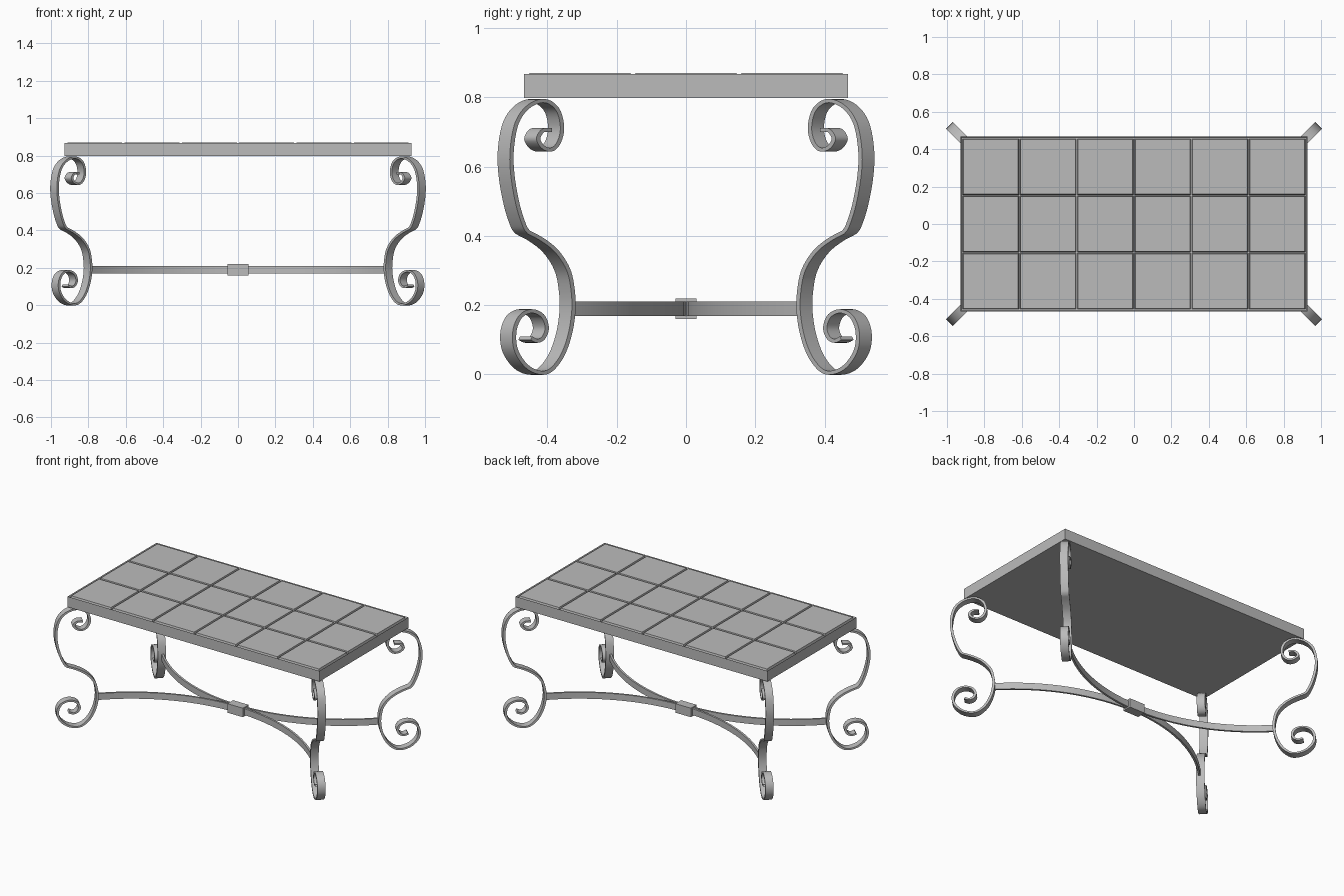
import bpy, bmesh, math
from mathutils import Vector

if "Cube" in bpy.data.objects:
    bpy.data.objects.remove(bpy.data.objects["Cube"])

grey = bpy.data.materials.new("plain grey")
grey.use_nodes = True
colour = (0.5, 0.5, 0.5, 1)
grey.diffuse_color = colour
grey.node_tree.nodes["Principled BSDF"].inputs["Base Color"].default_value = colour


def finish(bm, name):
    bmesh.ops.recalc_face_normals(bm, faces=bm.faces)
    mesh = bpy.data.meshes.new(name)
    bm.to_mesh(mesh)
    bm.free()
    mesh.materials.append(grey)
    obj = bpy.data.objects.new(name, mesh)
    bpy.context.collection.objects.link(obj)
    return obj


def smooth(obj, angle):
    bpy.ops.object.select_all(action='DESELECT')
    obj.select_set(True)
    bpy.context.view_layer.objects.active = obj
    bpy.ops.object.shade_smooth_by_angle(angle=math.radians(angle))


def box(bm, lo, hi, taper=0):
    """Box between two corners; the top may be drawn in by taper."""
    verts = bmesh.ops.create_cube(bm, size=1)["verts"]
    lo, hi = Vector(lo), Vector(hi)
    for v in verts:
        t = taper if v.co.z > 0 else 0
        for i in range(3):
            side = 1 if v.co[i] > 0 else -1
            v.co[i] = (hi if side > 0 else lo)[i] - (side * t if i < 2 else 0)
    return verts


def spline(points, steps=5):
    """Smooth path through 2D points."""
    p = [Vector(q) for q in points]
    p = [2 * p[0] - p[1]] + p + [2 * p[-1] - p[-2]]
    out = []
    for a, b, c, d in zip(p, p[1:], p[2:], p[3:]):
        for k in range(steps):
            t = k / steps
            out.append(0.5 * (2 * b + (c - a) * t + (2 * a - 5 * b + 4 * c - d) * t * t
                              + (3 * b - a - 3 * c + d) * t ** 3))
    return out + [p[-2]]


def strap(name, path, place, width, thick):
    """Flat bar following a 2D path; place(point, across) gives the 3D position."""
    bm = bmesh.new()
    rings = []
    for i, p in enumerate(path):
        tan = (path[min(i + 1, len(path) - 1)] - path[max(i - 1, 0)]).normalized()
        n = Vector((-tan.y, tan.x)) * thick / 2
        rings.append([bm.verts.new(place(p + s * n, w * width / 2))
                      for s, w in ((1, 1), (1, -1), (-1, -1), (-1, 1))])
    for a, b in zip(rings, rings[1:]):
        for k in range(4):
            bm.faces.new((a[k], a[k - 1], b[k - 1], b[k]))
    bm.faces.new(rings[0])
    bm.faces.new(rings[-1])
    obj = finish(bm, name)
    smooth(obj, 35)
    return obj


# Table top: shallow tray with a thin rim
bm = bmesh.new()
box(bm, (-0.928, -0.468, 0.798), (0.928, 0.468, 0.868))
bm.faces.ensure_lookup_table()
top = max(bm.faces, key=lambda f: f.calc_center_median().z)
bmesh.ops.inset_region(bm, faces=[top], thickness=0.009)
bmesh.ops.translate(bm, verts=top.verts, vec=(0, 0, -0.012))
finish(bm, "table_top_frame")

# Slightly pillowed tiles in a six by three grid
bm = bmesh.new()
cols, rows, gap = 6, 3, 0.003
w, d = 1.838 / cols, 0.918 / rows
for i in range(cols):
    for j in range(rows):
        x, y = -0.919 + i * w, -0.459 + j * d
        box(bm, (x + gap, y + gap, 0.855), (x + w - gap, y + d - gap, 0.871), 0.004)
tiles = finish(bm, "top_tiles")
smooth(tiles, 30)

# Scrolled leg profile: distance outward and height, in two runs meeting at a kink
upper = [(0.405, 0.706), (0.43, 0.704), (0.444, 0.68), (0.428, 0.655), (0.403, 0.65),
         (0.383, 0.673), (0.375, 0.715), (0.388, 0.765), (0.424, 0.79), (0.47, 0.775),
         (0.505, 0.728), (0.52, 0.65), (0.518, 0.575), (0.503, 0.49), (0.484, 0.43),
         (0.472, 0.411)]
lower = [(0.472, 0.411), (0.43, 0.388), (0.39, 0.355), (0.358, 0.305), (0.345, 0.25),
         (0.342, 0.185), (0.354, 0.11), (0.38, 0.045), (0.42, 0.006), (0.47, 0.018),
         (0.506, 0.065), (0.513, 0.12), (0.497, 0.165), (0.464, 0.183), (0.432, 0.17),
         (0.419, 0.136), (0.428, 0.107), (0.446, 0.097), (0.464, 0.105)]
leg_path = spline(upper)[:-1] + spline(lower)
diag = math.sqrt(0.5)
for sx, side in ((1, "left"), (-1, "right")):
    for sy, end in ((-1, "front"), (1, "back")):
        # The thickness is measured in the diagonal plane of the leg
        def place(p, across, sx=sx, sy=sy):
            return (sx * (0.46 + p.x + across * diag),
                    sy * (p.x - across * diag), p.y)
        strap(f"{end}_{side}_leg", leg_path, place, 0.05, 0.011)

# Bowed stretchers that meet under the middle
radius, half = 1.11, math.asin(0.80 / 1.11)
arc = []
for k in range(33):
    a = half * (k / 16 - 1)
    arc.append(Vector((radius * math.sin(a), 0.007 + radius * (1 - math.cos(a)))))
for sy, end in ((-1, "front"), (1, "back")):
    strap(f"{end}_stretcher", arc,
          lambda p, across, sy=sy: (p.x, sy * p.y, 0.19 + across), 0.042, 0.013)

# Clasp holding the stretchers together
bm = bmesh.new()
box(bm, (-0.057, -0.03, 0.16), (0.057, 0.03, 0.22))
finish(bm, "stretcher_clasp")
